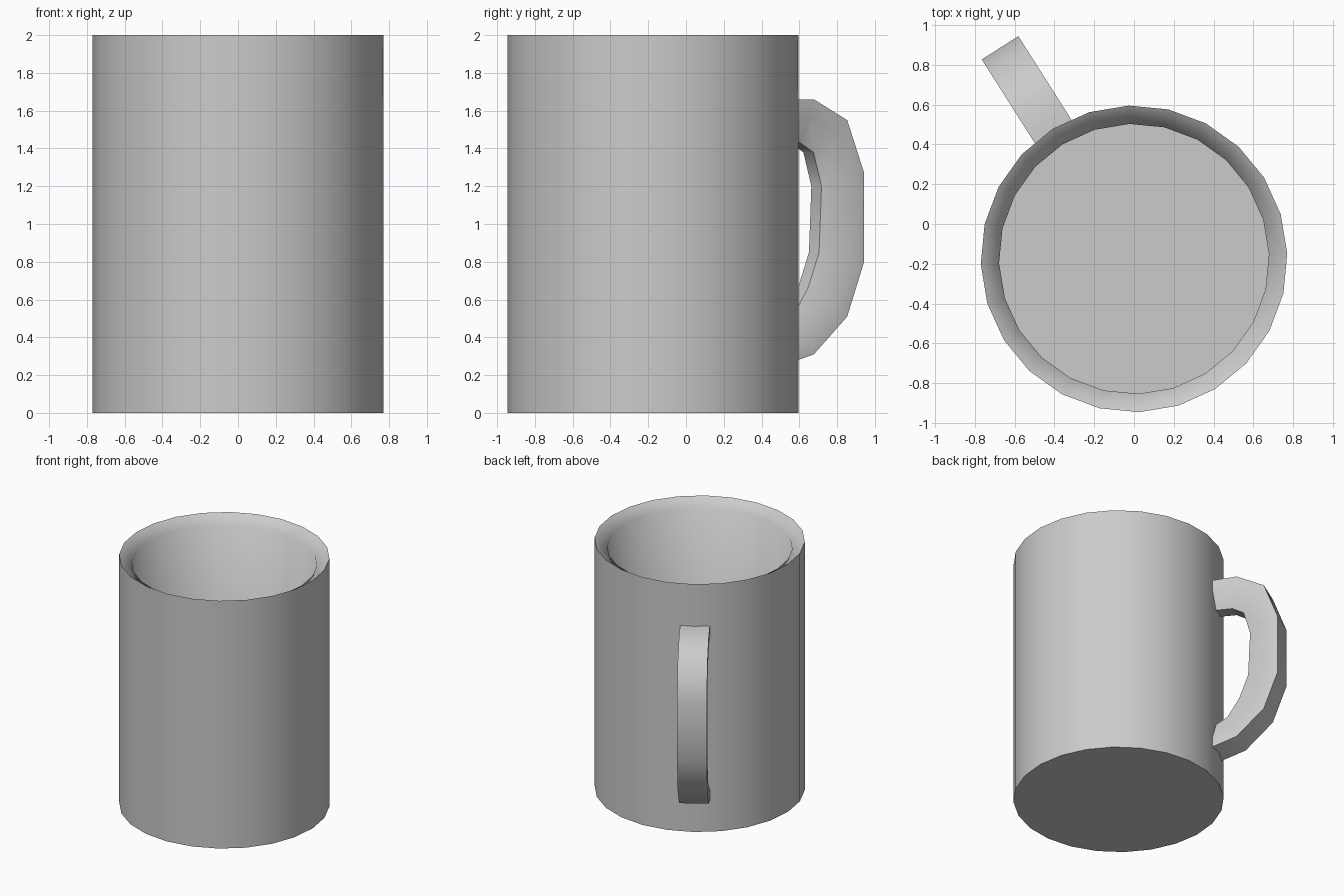
import bpy, bmesh, math

if "Cube" in bpy.data.objects:
    bpy.data.objects.remove(bpy.data.objects["Cube"])

CENTRE_Y = -0.175
SIDES = 24
TURN = math.radians(2)


def make_object(name, bm, angle):
    bmesh.ops.recalc_face_normals(bm, faces=bm.faces)
    mesh = bpy.data.meshes.new(name)
    bm.to_mesh(mesh)
    bm.free()
    ob = bpy.data.objects.new(name, mesh)
    bpy.context.collection.objects.link(ob)
    bpy.ops.object.select_all(action='DESELECT')
    ob.select_set(True)
    bpy.context.view_layer.objects.active = ob
    bpy.ops.object.shade_smooth_by_angle(angle=math.radians(angle))
    return ob


def loft(bm, rings):
    """Bridge a list of closed vertex rings and cap both ends."""
    for a, b in zip(rings, rings[1:]):
        n = len(a)
        for i in range(n):
            j = (i + 1) % n
            bm.faces.new((a[i], a[j], b[j], b[i]))
    bm.faces.new(rings[0])
    bm.faces.new(rings[-1])


# Cup: outer wall, inward sloping rim, inner wall and floor
bm = bmesh.new()
rings = []
for r, z in [(0.77, 0), (0.77, 2), (0.678, 1.94), (0.678, 0.1)]:
    rings.append([bm.verts.new((r * math.cos(TURN + math.tau * i / SIDES),
                                CENTRE_Y + r * math.sin(TURN + math.tau * i / SIDES), z))
                  for i in range(SIDES)])
loft(bm, rings)
make_object("cup_body", bm, 65)

# Handle: flat outer side, rounded inner side, swept between two (radius, z) paths
outer = [(0.74, 1.66), (0.94, 1.66), (1.149, 1.55), (1.255, 1.27),
         (1.255, 0.80), (1.149, 0.51), (0.94, 0.31), (0.74, 0.25)]
inner = [(0.74, 1.44), (0.89, 1.43), (0.975, 1.38), (1.025, 1.2),
         (1.01, 0.85), (0.94, 0.66), (0.85, 0.52), (0.74, 0.46)]
section = [(-0.109, 0), (0.109, 0), (0.109, 0.38), (0.05, 1), (-0.05, 1), (-0.109, 0.38)]
ang = math.radians(122.4)
ca, sa = math.cos(ang), math.sin(ang)
bm = bmesh.new()
rings = []
for (ro, zo), (ri, zi) in zip(outer, inner):
    ring = []
    for w, t in section:
        r, z = ro + (ri - ro) * t, zo + (zi - zo) * t
        ring.append(bm.verts.new((r * ca + w * sa, CENTRE_Y + r * sa - w * ca, z)))
    rings.append(ring)
loft(bm, rings)
make_object("handle", bm, 65)
